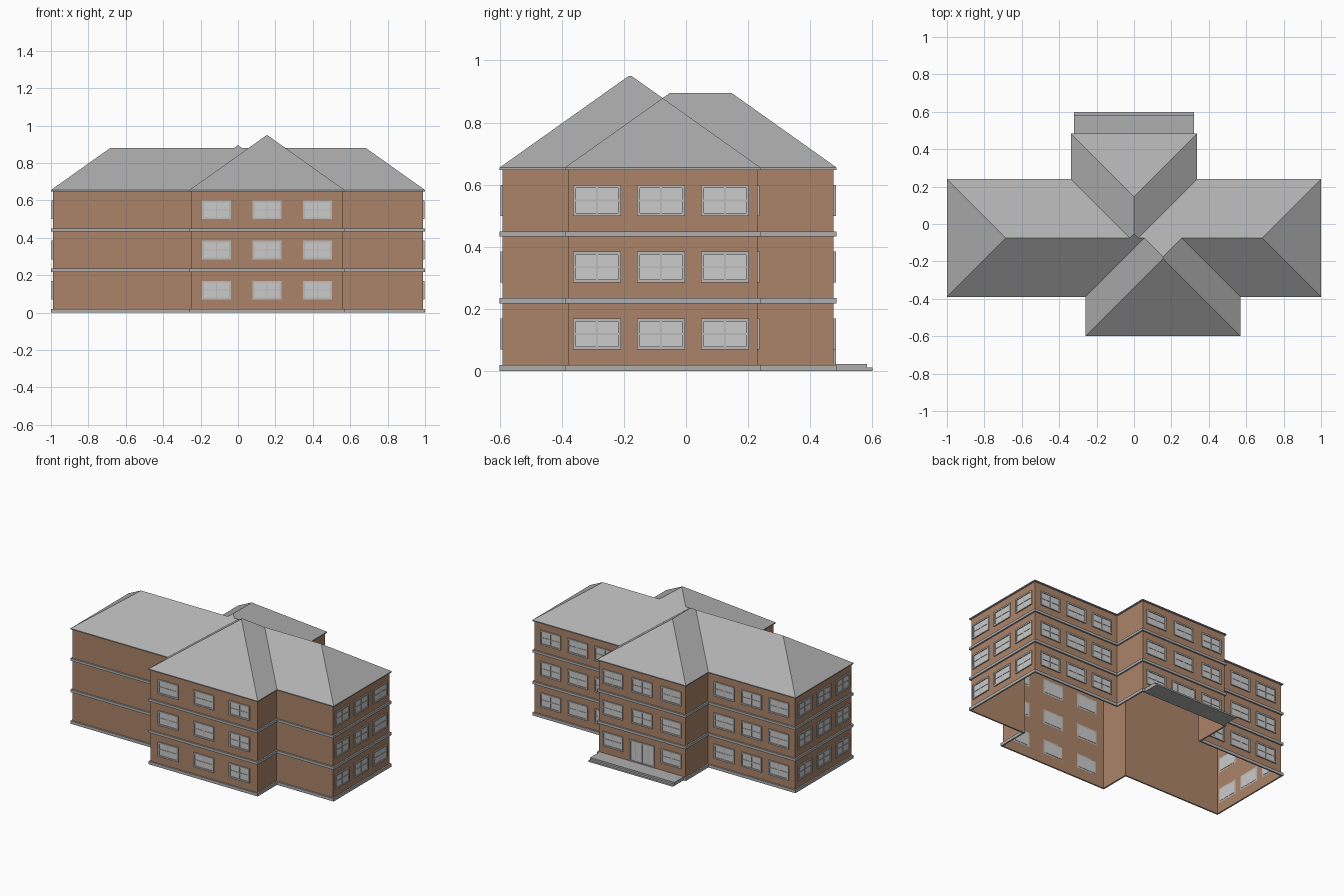
import bpy, bmesh
from math import radians
from mathutils import Matrix, Vector

if "Cube" in bpy.data.objects:
    bpy.data.objects.remove(bpy.data.objects["Cube"])

# Eave outline (counter-clockwise A-L) and inner roof points P-Y
PT = dict(
    A=(-1, -.39), B=(-.26, -.39), C=(-.26, -.6), D=(.57, -.6), E=(.57, -.39), F=(1, -.39),
    G=(1, .24), H=(.338, .24), I=(.338, .485), J=(-.338, .485), K=(-.338, .24), L=(-1, .24),
    P=(-.685, -.075), Q=(.685, -.075), R=(.155, -.185), S=(.155, -.175), T=(0, .147),
    U=(0, -.052), V=(.255, -.075), W=(-.023, -.075), X=(.023, -.075), Y=(.055, -.075))
OUTER = [PT[c] for c in "ABCDEFGHIJKL"]
INSET, EAVE, SLOPE = .01, .655, .71


def material(name, r, g, b):
    m = bpy.data.materials.new(name)
    m.diffuse_color = (r, g, b, 1)
    m.use_nodes = True
    m.node_tree.nodes["Principled BSDF"].inputs["Base Color"].default_value = m.diffuse_color
    return m


BRICK = material("brick", .41, .23, .14)
SLATE = material("slate", .43, .43, .43)
TRIM = material("trim", .5, .5, .5)


def finish(name, bm, mat=None):
    me = bpy.data.meshes.new(name)
    bm.to_mesh(me)
    bm.free()
    ob = bpy.data.objects.new(name, me)
    bpy.context.collection.objects.link(ob)
    if mat:
        me.materials.append(mat)
    return ob


def box(bm, x0, x1, y0, y1, z0, z1, mat=Matrix()):
    m = (mat @ Matrix.Translation(((x0 + x1) / 2, (y0 + y1) / 2, (z0 + z1) / 2))
         @ Matrix.Diagonal((x1 - x0, y1 - y0, z1 - z0, 1)))
    bmesh.ops.create_cube(bm, size=1, matrix=m)


def inset(poly, w):
    out = []
    for i, p in enumerate(poly):
        a, b, c = Vector(poly[i - 1]), Vector(p), Vector(poly[(i + 1) % len(poly)])
        d1, d2 = (b - a).normalized(), (c - b).normalized()
        out.append((b.x - w * (d1.y + d2.y), b.y + w * (d1.x + d2.x)))
    return out


INNER = inset(OUTER, INSET)


def loft(bm, loops):
    """Bridge consecutive closed loops of (polygon, height)."""
    rings = [[bm.verts.new((x, y, z)) for x, y in poly] for poly, z in loops]
    n = len(rings[0])
    for a, b in zip(rings, rings[1:]):
        for i in range(n):
            j = (i + 1) % n
            bm.faces.new((a[i], a[j], b[j], b[i]))


# Brick walls, open underneath
bm = bmesh.new()
loft(bm, [(INNER, 0), (INNER, EAVE)])
finish("walls", bm, BRICK)

# Plinth, floor bands and eave rim
for name, z0, z1 in (("plinth", 0, .02), ("lower_band", .217, .235),
                     ("upper_band", .433, .45), ("eave_rim", .648, EAVE)):
    bm = bmesh.new()
    loft(bm, [(INNER, z0), (OUTER, z0), (OUTER, z1), (INNER, z1)])
    finish(name, bm, SLATE)


# Hipped roof: planar faces lifted by distance from the eaves
def rise(x, y):
    rects = ((-1, 1, -.39, .24), (-.26, .57, -.6, .24), (-.338, .338, -.39, .485))
    return max(0, *(min(x - a, b - x, y - c, d - y) for a, b, c, d in rects))


bm = bmesh.new()
rv = {k: bm.verts.new((x, y, EAVE + SLOPE * rise(x, y))) for k, (x, y) in PT.items()}
for f in ("APL", "ABYXUWP", "BCRSY", "CDR", "DEVSR", "EFQV", "FGQ",
          "GHXYSVQ", "HITUX", "IJT", "JKWUT", "KLPW"):
    bm.faces.new([rv[c] for c in f])
bmesh.ops.recalc_face_normals(bm, faces=bm.faces)
finish("roof", bm, SLATE)

# Windows and door share one builder; local -y points out of the wall
frames, glass = bmesh.new(), bmesh.new()


def glazed(x, y, angle, z0, z1, w, cols, rows, b=.01):
    m = Matrix.Translation((x, y, 0)) @ Matrix.Rotation(radians(angle), 4, 'Z')
    h = w / 2
    box(glass, -h + b, h - b, -.002, .002, z0 + b, z1 - b, m)
    for s in (-1, 1):
        c = s * (h - b / 2)
        box(frames, c - b / 2, c + b / 2, -.007, 0, z0, z1, m)
    for z in (z0, z1 - b):
        box(frames, -h + b, h - b, -.007, 0, z, z + b, m)
    for i in range(1, cols):
        c = -h + w * i / cols
        box(frames, c - .003, c + .003, -.005, 0, z0 + b, z1 - b, m)
    for i in range(1, rows):
        c = z0 + (z1 - z0) * i / rows
        box(frames, -h + b, h - b, -.0045, 0, c - .003, c + .003, m)


# Each run: centre, step along the wall, facing angle
RUNS = (((.155, -.59), (.27, 0), 0),        # front wing
        ((.99, -.08), (0, .206), 90),       # right end
        ((-.99, -.08), (0, .206), -90),     # left end
        ((.66, .23), (.207, 0), 180),       # back right
        ((-.66, .23), (.207, 0), 180),      # back left
        ((0, .475), (.222, 0), 180))        # back wing
for floor in range(3):
    z = .07 + .2145 * floor
    for (cx, cy), (dx, dy), ang in RUNS:
        for k in (-1, 0, 1):
            if floor == 0 and k == 0 and cy == .475:
                continue  # entrance goes here
            glazed(cx + k * dx, cy + k * dy, ang, z, z + .1, .155, 2, 2)
finish("window_frames", frames, TRIM)
finish("window_glass", glass)

# Entrance doors
frames, glass = bmesh.new(), bmesh.new()
glazed(0, .475, 180, .02, .17, .19, 4, 1)
finish("door_frame", frames, TRIM)
finish("door_glass", glass)

# Entrance steps
bm = bmesh.new()
box(bm, -.32, .32, .48, .583, 0, .023)
finish("upper_step", bm, SLATE)
bm = bmesh.new()
box(bm, -.32, .32, .583, .6, 0, .011)
finish("lower_step", bm, SLATE)
